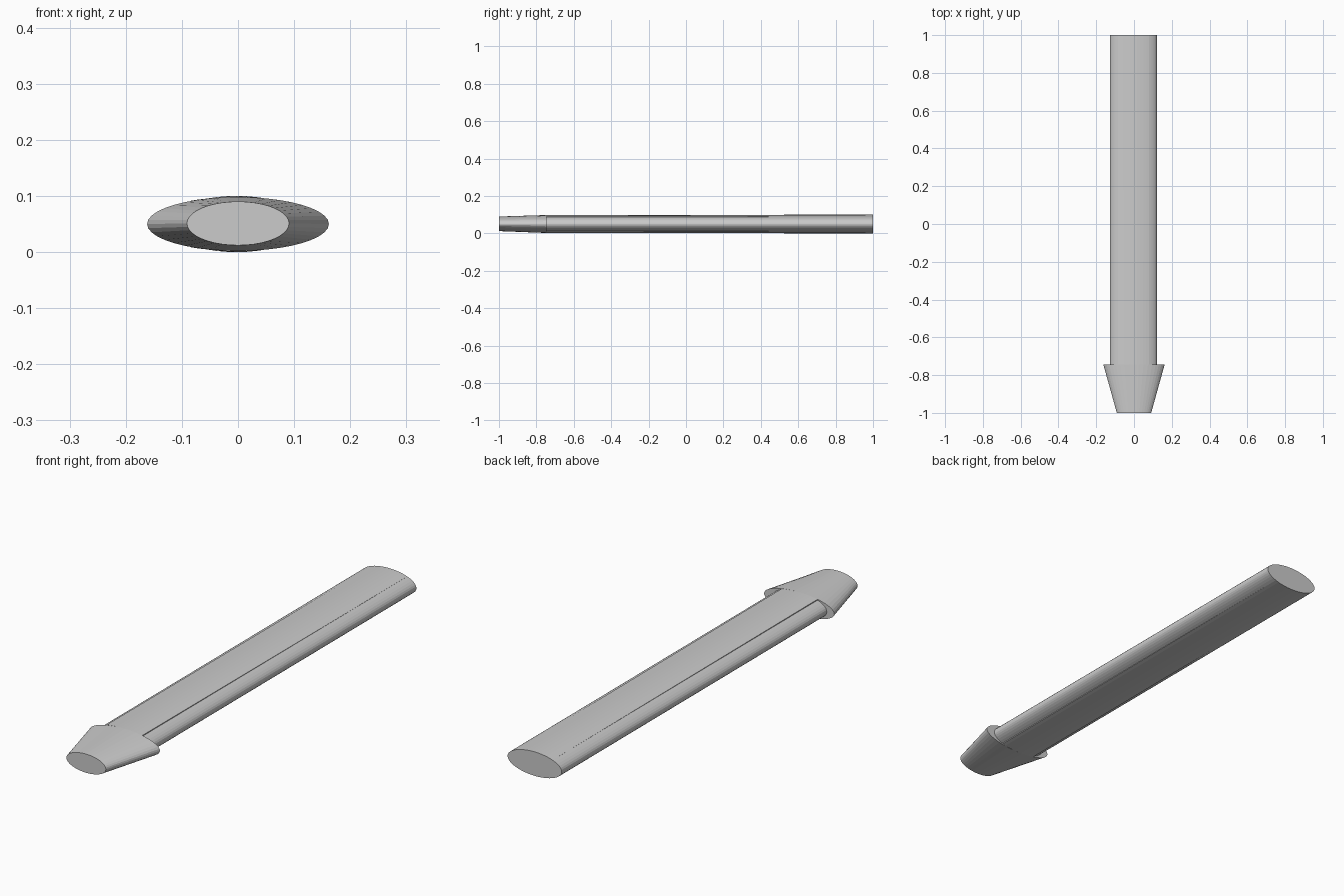
import bpy, bmesh, math

if "Cube" in bpy.data.objects:
    bpy.data.objects.remove(bpy.data.objects["Cube"])

grey = bpy.data.materials.new("light grey")
grey.diffuse_color = (0.6, 0.6, 0.6, 1)
grey.use_nodes = True
grey.node_tree.nodes["Principled BSDF"].inputs["Base Color"].default_value = grey.diffuse_color

CZ = 0.05        # height of the long axis
NECK = -0.745    # where the head meets the shaft


def ellipse_arc(rx, rz, a0, a1, n, cx=0.0, cz=CZ):
    """Points on an ellipse from angle a0 to a1, both included."""
    return [(cx + rx * math.cos(a0 + (a1 - a0) * i / n),
             cz + rz * math.sin(a0 + (a1 - a0) * i / n)) for i in range(n + 1)]


def loft(name, sections, cap_front=True):
    """Skin matching (y, points) sections and cap the ends."""
    bm = bmesh.new()
    rings = [[bm.verts.new((x, y, z)) for x, z in pts] for y, pts in sections]
    n = len(rings[0])
    for a, b in zip(rings, rings[1:]):
        for i in range(n):
            j = (i + 1) % n
            bm.faces.new((a[i], a[j], b[j], b[i]))
    if cap_front:
        bm.faces.new(rings[0])
    bm.faces.new(rings[-1][::-1])
    bmesh.ops.remove_doubles(bm, verts=bm.verts, dist=1e-5)
    bmesh.ops.recalc_face_normals(bm, faces=bm.faces)
    mesh = bpy.data.meshes.new(name)
    bm.to_mesh(mesh)
    bm.free()
    mesh.materials.append(grey)
    obj = bpy.data.objects.new(name, mesh)
    bpy.context.collection.objects.link(obj)


# Head: flattened cone with a blunt tip and barbed rear edge
SEG = 40
TAU = 2 * math.pi
loft("head", [
    (-1.0, ellipse_arc(0.091, 0.039, 0, TAU, SEG, 0, 0.051)[:-1]),
    (NECK, ellipse_arc(0.162, 0.048, 0, TAU, SEG)[:-1]),
])


# Shaft: oval rod whose raised middle starts flush with the head and fades out
def shaft_section(core_rx, core_rz):
    rx, rz, half, cx = 0.125, 0.05, 0.0825, -0.0025
    s = math.acos(half / rx)          # step angle on the rod
    c = math.acos(half / core_rx)     # step angle on the raised middle
    pi = math.pi
    return (ellipse_arc(rx, rz, -s, s, 12, cx)
            + ellipse_arc(core_rx, core_rz, c, pi - c, 10, cx)
            + ellipse_arc(rx, rz, pi - s, pi + s, 12, cx)
            + ellipse_arc(core_rx, core_rz, pi + c, TAU - c, 10, cx))


loft("shaft", [
    (NECK, shaft_section(0.162, 0.048)),
    (1.0, shaft_section(0.125, 0.05)),
], cap_front=False)
